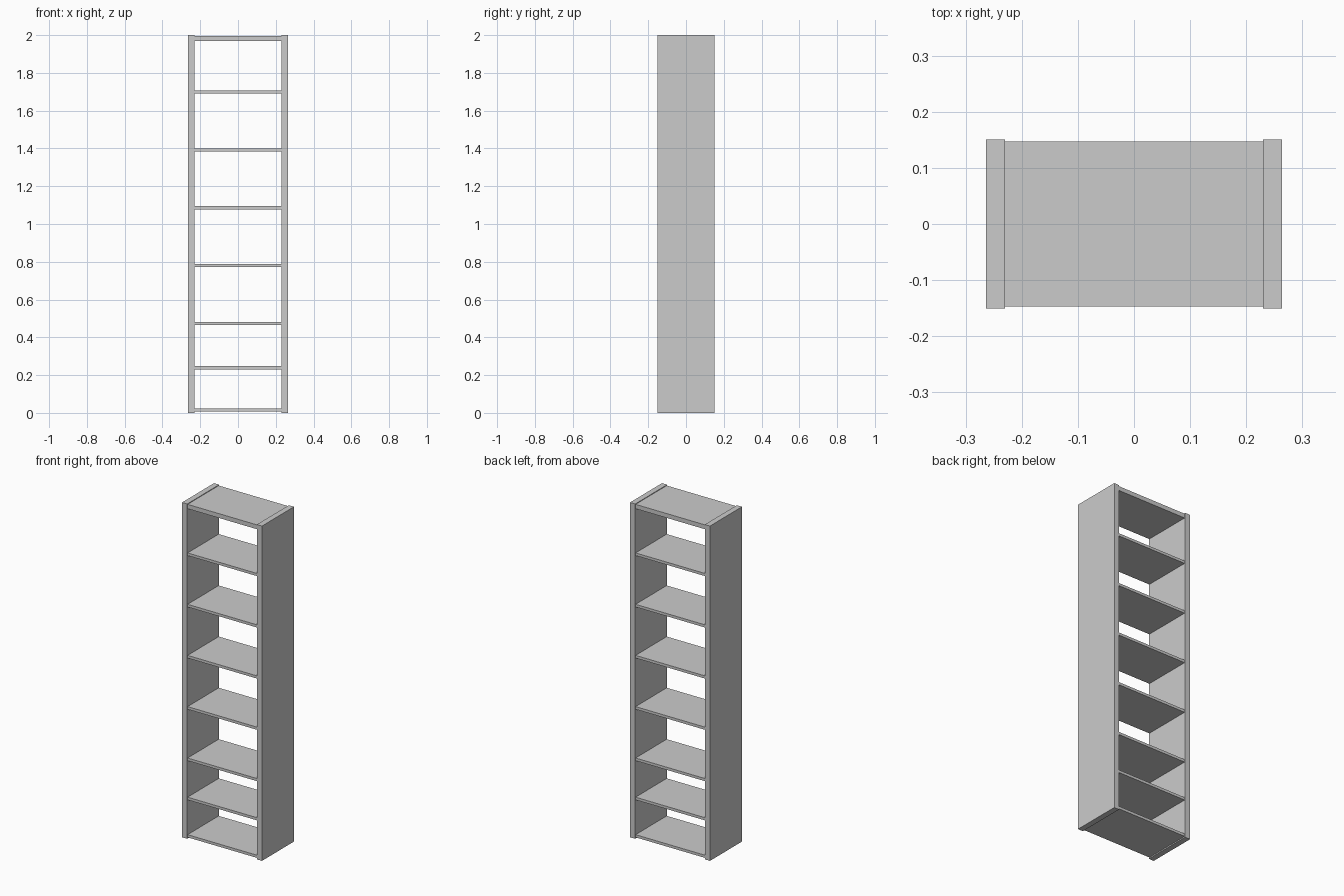
import bpy

cube = bpy.data.objects.get("Cube")
if cube:
    bpy.data.objects.remove(cube, do_unlink=True)

# Single flat colour
GREY = (0.6, 0.6, 0.6, 1.0)
grey = bpy.data.materials.new("light_grey")
grey.use_nodes = True
grey.diffuse_color = GREY
grey.node_tree.nodes["Principled BSDF"].inputs["Base Color"].default_value = GREY

HALF_WIDTH, INNER, HALF_DEPTH, HEIGHT = 0.264, 0.23, 0.151, 2.0
INSET = 0.004           # boards sit slightly inside the side panels
BOARD = 0.016           # shelf thickness


def box(name, x0, x1, half_depth, z0, z1):
    bpy.ops.mesh.primitive_cube_add(size=1, location=((x0 + x1) / 2, 0, (z0 + z1) / 2))
    obj = bpy.context.object
    obj.name = name
    obj.scale = (x1 - x0, 2 * half_depth, z1 - z0)
    bpy.ops.object.transform_apply(location=False, rotation=False, scale=True)
    obj.data.materials.append(grey)
    return obj


# Upright side panels
box("left_side_panel", INNER, HALF_WIDTH, HALF_DEPTH, 0, HEIGHT)
box("right_side_panel", -HALF_WIDTH, -INNER, HALF_DEPTH, 0, HEIGHT)

# Thick top and thin bottom board
depth = HALF_DEPTH - INSET
box("top_board", -INNER, INNER, depth, 1.97, HEIGHT - INSET)
box("bottom_board", -INNER, INNER, depth, 0.007, 0.007 + BOARD)

# Shelves between the panels
for i, z in enumerate((0.239, 0.473, 0.78, 1.086, 1.391, 1.698), 1):
    box(f"shelf_{i}", -INNER, INNER, depth, z - BOARD / 2, z + BOARD / 2)
